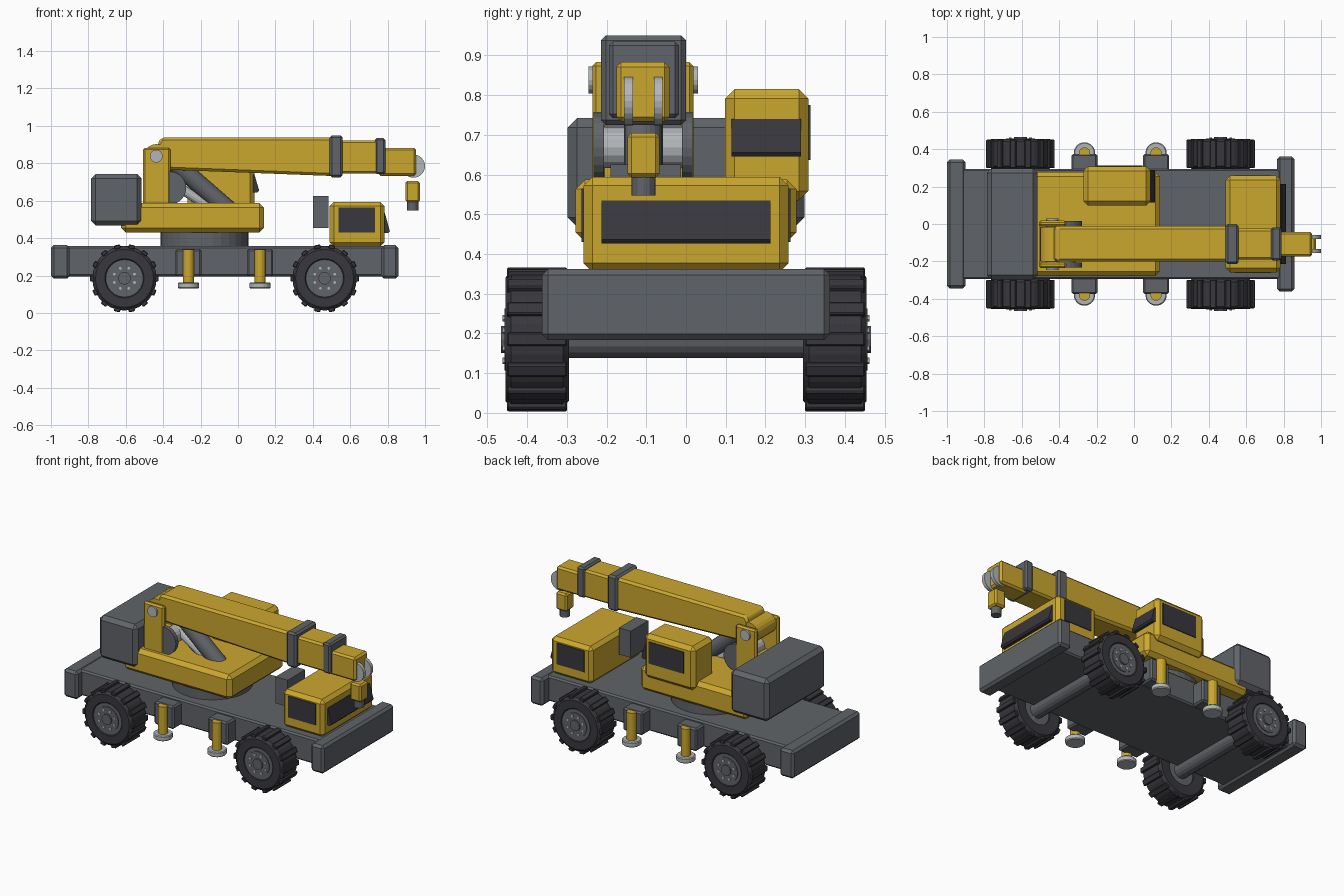
import bpy, bmesh
from math import cos, sin, pi, radians
from mathutils import Vector, Matrix

cube = bpy.data.objects.get("Cube")
if cube:
    bpy.data.objects.remove(cube, do_unlink=True)


def material(name, color):
    m = bpy.data.materials.new(name)
    m.use_nodes = True
    m.diffuse_color = (*color, 1)
    m.node_tree.nodes["Principled BSDF"].inputs["Base Color"].default_value = (*color, 1)
    return m


YELLOW = material("machine yellow", (0.60, 0.39, 0.028))
GRAY = material("frame gray", (0.118, 0.127, 0.14))
BLACK = material("rubber and glass black", (0.04, 0.038, 0.046))
STEEL = material("light steel", (0.45, 0.47, 0.49))


def finish(name, bm, mat, bevel=0):
    bmesh.ops.recalc_face_normals(bm, faces=bm.faces)
    mesh = bpy.data.meshes.new(name)
    bm.to_mesh(mesh)
    bm.free()
    mesh.materials.append(mat)
    ob = bpy.data.objects.new(name, mesh)
    bpy.context.collection.objects.link(ob)
    if bevel:
        mod = ob.modifiers.new("edge bevel", 'BEVEL')
        mod.width = bevel
        mod.segments = 1
        mod.limit_method = 'ANGLE'
    return ob


def box(name, x, y, z, mat, bevel=0):
    """Box from (min, max) ranges along each axis."""
    bm = bmesh.new()
    bmesh.ops.create_cube(bm, size=1)
    for v in bm.verts:
        v.co = Vector([(a + b) / 2 + c * (b - a) for (a, b), c in zip((x, y, z), v.co)])
    return finish(name, bm, mat, bevel)


def rod(name, start, end, r, mat, sides=24, bevel=0):
    """Cylinder between two points."""
    a, b = Vector(start), Vector(end)
    turn = (b - a).to_track_quat('Z', 'Y').to_matrix().to_4x4()
    bm = bmesh.new()
    bmesh.ops.create_cone(bm, cap_ends=True, segments=sides, radius1=r, radius2=r,
                          depth=(b - a).length, matrix=Matrix.Translation((a + b) / 2) @ turn)
    return finish(name, bm, mat, bevel)


def prism(name, outline, y0, y1, mat, bevel=0):
    """Side outline in x and z, extruded across y."""
    bm = bmesh.new()
    face = bm.faces.new([bm.verts.new((x, y0, z)) for x, z in outline])
    new = bmesh.ops.extrude_face_region(bm, geom=[face])["geom"]
    bmesh.ops.translate(bm, vec=(0, y1 - y0, 0),
                        verts=[v for v in new if isinstance(v, bmesh.types.BMVert)])
    return finish(name, bm, mat, bevel)


def wheel(label, cx, side):
    cz, sides = 0.185, 28
    # tyre turned from a half section
    section = [(0.09, 0.30), (0.155, 0.295), (0.172, 0.31), (0.172, 0.44),
               (0.155, 0.455), (0.105, 0.455), (0.09, 0.44)]
    bm = bmesh.new()
    rings = []
    for i in range(sides):
        a = 2 * pi * i / sides
        rings.append([bm.verts.new((cx + r * cos(a), side * y, cz + r * sin(a)))
                      for r, y in section])
    n = len(section)
    for i in range(sides):
        p, q = rings[i], rings[(i + 1) % sides]
        for j in range(n):
            bm.faces.new((p[j], p[(j + 1) % n], q[(j + 1) % n], q[j]))
    finish(label + "_tyre", bm, BLACK)
    # tread lugs
    bm = bmesh.new()
    lugs = 14
    for i in range(lugs):
        m = (Matrix.Translation((cx, side * 0.375, cz)) @ Matrix.Rotation(2 * pi * i / lugs, 4, 'Y')
             @ Matrix.Translation((0.172, 0, 0)) @ Matrix.Diagonal((0.022, 0.152, 0.034, 1)))
        bmesh.ops.create_cube(bm, size=1, matrix=m)
    finish(label + "_tread", bm, BLACK, 0.004)
    # rim, cap and bolts

    def disc(part, r, y, mat, dx=0, dz=0, s=24):
        rod(label + part, (cx + dx, side * 0.31, cz + dz), (cx + dx, side * y, cz + dz), r, mat, s)
    disc("_rim", 0.1, 0.452, GRAY)
    disc("_hub_ring", 0.078, 0.457, GRAY)
    disc("_hub_cap", 0.034, 0.466, GRAY, s=12)
    for i in range(8):
        a = 2 * pi * (i + 0.5) / 8
        disc("_bolt", 0.008, 0.462, STEEL, 0.058 * cos(a), 0.058 * sin(a), 6)


# chassis
box("chassis", (-0.93, 0.79), (-0.295, 0.295), (0.195, 0.358), GRAY, 0.01)
box("front_bumper", (0.765, 0.857), (-0.362, 0.362), (0.183, 0.362), GRAY, 0.015)
box("rear_bumper", (-1.0, -0.9), (-0.345, 0.345), (0.183, 0.362), GRAY, 0.015)
for end, cx in (("rear", -0.607), ("front", 0.463)):
    rod(end + "_axle", (cx, -0.33, 0.185), (cx, 0.33, 0.185), 0.047, GRAY, 16)
    for name, side in (("left", 1), ("right", -1)):
        wheel(f"{end}_{name}_wheel", cx, side)

# outriggers
for cx in (-0.265, 0.118):
    for s in (-1, 1):
        box("outrigger_box", (cx - 0.07, cx + 0.07), sorted((s * 0.28, s * 0.375)),
            (0.195, 0.342), GRAY, 0.01)
        rod("outrigger_leg", (cx, s * 0.38, 0.15), (cx, s * 0.38, 0.338), 0.03, YELLOW, 16)
        rod("outrigger_foot", (cx, s * 0.38, 0.13), (cx, s * 0.38, 0.163), 0.057, STEEL, 20, 0.005)

# driver cab
box("driver_cab", (0.49, 0.783), (-0.258, 0.258), (0.355, 0.594), YELLOW, 0.022)
for s in (-1, 1):
    box("driver_side_window", (0.537, 0.733), sorted((s * 0.255, s * 0.263)), (0.43, 0.565), BLACK)
prism("driver_windscreen", [(0.775, 0.535), (0.785, 0.535), (0.812, 0.437), (0.803, 0.427),
                            (0.775, 0.427)], -0.213, 0.213, BLACK)
box("air_intake", (0.4, 0.485), (-0.19, -0.012), (0.455, 0.625), GRAY)

# turntable and upper deck
rod("turntable", (-0.18, 0, 0.35), (-0.18, 0, 0.44), 0.235, GRAY, 32)
box("upper_deck", (-0.625, 0.138), (-0.278, 0.278), (0.43, 0.587), YELLOW, 0.024)
box("counterweight", (-0.785, -0.515), (-0.298, 0.298), (0.468, 0.742), GRAY, 0.024)

# operator cab
box("operator_cab", (-0.27, 0.088), (0.098, 0.308), (0.535, 0.815), YELLOW, 0.024)
box("operator_side_window", (-0.2, 0.045), (0.304, 0.313), (0.637, 0.775), BLACK)
prism("operator_windscreen", [(0.08, 0.74), (0.088, 0.74), (0.113, 0.655), (0.105, 0.645),
                              (0.08, 0.645)], 0.115, 0.29, BLACK)

# boom support, pivot and winch
for y in (-0.22, 0.003):
    box("boom_post", (-0.508, -0.362), (y - 0.016, y + 0.016), (0.56, 0.883), YELLOW, 0.01)
    rod("winch_flange", (-0.365, y - 0.013, 0.668), (-0.365, y + 0.013, 0.668), 0.088, GRAY)
box("boom_post_base", (-0.508, -0.42), (-0.22, 0.003), (0.56, 0.66), YELLOW)
rod("boom_pivot", (-0.437, -0.2, 0.838), (-0.437, -0.015, 0.838), 0.065, YELLOW, 20)
rod("pivot_pin", (-0.437, -0.246, 0.838), (-0.437, 0.03, 0.838), 0.034, STEEL, 16)
rod("winch_drum", (-0.365, -0.21, 0.668), (-0.365, -0.007, 0.668), 0.052, STEEL, 16)
rod("lift_cylinder", (-0.34, -0.107, 0.804), (-0.05, -0.107, 0.552), 0.049, GRAY, 20)
rod("winch_cable", (-0.36, -0.107, 0.70), (-0.15, -0.107, 0.565), 0.026, STEEL, 12)

# telescopic boom
prism("boom_base", [(-0.43, 0.768), (0.51, 0.732), (0.51, 0.938), (-0.41, 0.938), (-0.43, 0.905)],
      -0.2, -0.012, YELLOW, 0.014)
box("boom_collar", (0.49, 0.56), (-0.214, 0.0), (0.725, 0.95), GRAY, 0.012)
box("boom_middle", (0.52, 0.77), (-0.19, -0.025), (0.745, 0.922), YELLOW, 0.012)
box("boom_tip_collar", (0.732, 0.788), (-0.194, -0.018), (0.742, 0.935), GRAY, 0.01)
box("boom_tip", (0.75, 0.953), (-0.175, -0.042), (0.733, 0.883), YELLOW, 0.012)

# pulleys and hook block
for y in (-0.145, -0.07):
    rod("tip_pulley", (0.938, y - 0.011, 0.785), (0.938, y + 0.011, 0.785), 0.062, STEEL)
box("hook_block", (0.895, 0.972), (-0.147, -0.067), (0.592, 0.705), YELLOW, 0.01)
rod("hook_stem", (0.934, -0.107, 0.547), (0.934, -0.107, 0.6), 0.03, GRAY, 12)
